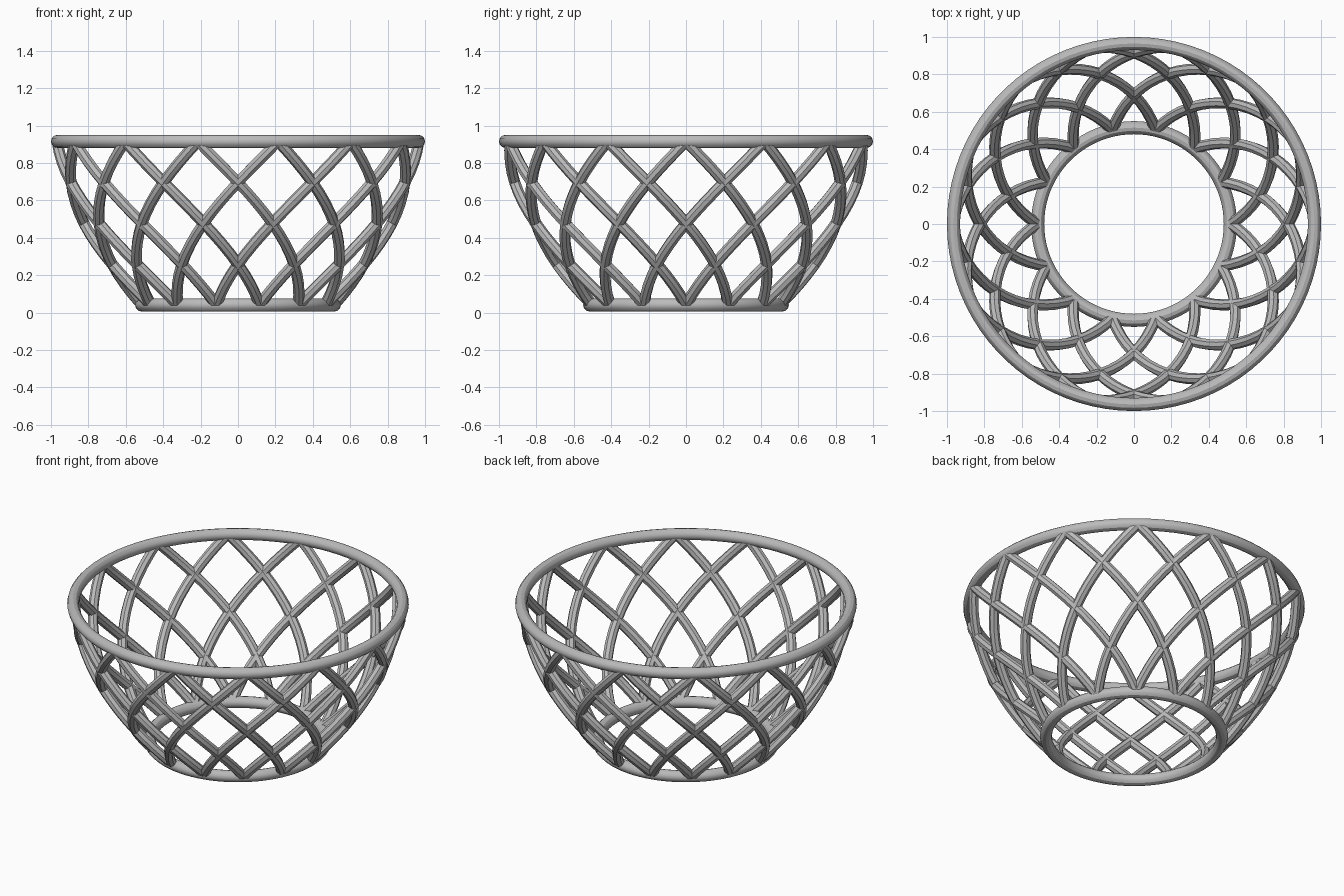
import bpy
from math import cos, sin, pi

cube = bpy.data.objects.get("Cube")
if cube:
    bpy.data.objects.remove(cube, do_unlink=True)

STRANDS = 14          # strands in each winding direction
ROWS = 4              # crossings climbed by one strand
STEP = pi / STRANDS   # turn between two crossing rows
BASE_Z, RIM_Z = 0.04, 0.915

grey = bpy.data.materials.new("plain_grey")
grey.use_nodes = True
colour = (0.5, 0.5, 0.5, 1)
grey.diffuse_color = colour
grey.node_tree.nodes["Principled BSDF"].inputs["Base Color"].default_value = colour


def bowl_radius(t):
    """Radius of the bowl wall at crossing row t."""
    return 0.515 + 0.196 * t - 0.0208 * t * t


def strand_points(start, turn, samples=16):
    points = []
    for i in range(samples + 1):
        t = ROWS * i / samples
        angle = start + turn * STEP * t
        r = bowl_radius(t)
        z = BASE_Z + (RIM_Z - BASE_Z) * t / ROWS
        points.append((r * cos(angle), r * sin(angle), z))
    return points


def finish(obj):
    obj.data.materials.append(grey)
    bpy.ops.object.select_all(action='DESELECT')
    obj.select_set(True)
    bpy.context.view_layer.objects.active = obj


def add_lattice(name, turn):
    """All strands winding one way, as a single tube mesh."""
    curve = bpy.data.curves.new(name, 'CURVE')
    curve.dimensions = '3D'
    curve.bevel_depth = 0.03
    curve.bevel_resolution = 2
    curve.use_fill_caps = True
    for k in range(STRANDS):
        points = strand_points(2 * STEP * k, turn)
        spline = curve.splines.new('POLY')
        spline.points.add(len(points) - 1)
        for p, co in zip(spline.points, points):
            p.co = (*co, 1)
    obj = bpy.data.objects.new(name, curve)
    bpy.context.collection.objects.link(obj)
    finish(obj)
    bpy.ops.object.convert(target='MESH')
    bpy.ops.object.shade_smooth_by_angle()


def add_ring(name, radius, z):
    bpy.ops.mesh.primitive_torus_add(
        major_radius=radius, minor_radius=0.035,
        major_segments=84, minor_segments=12, location=(0, 0, z))
    obj = bpy.context.object
    obj.name = name
    finish(obj)
    bpy.ops.object.shade_smooth_by_angle()


# Woven wall: two sets of strands that cross each other
add_lattice("left_winding_strands", 1)
add_lattice("right_winding_strands", -1)

# Rings that close the bowl at the bottom and top
add_ring("base_ring", 0.515, BASE_Z)
add_ring("rim_ring", 0.965, RIM_Z)
